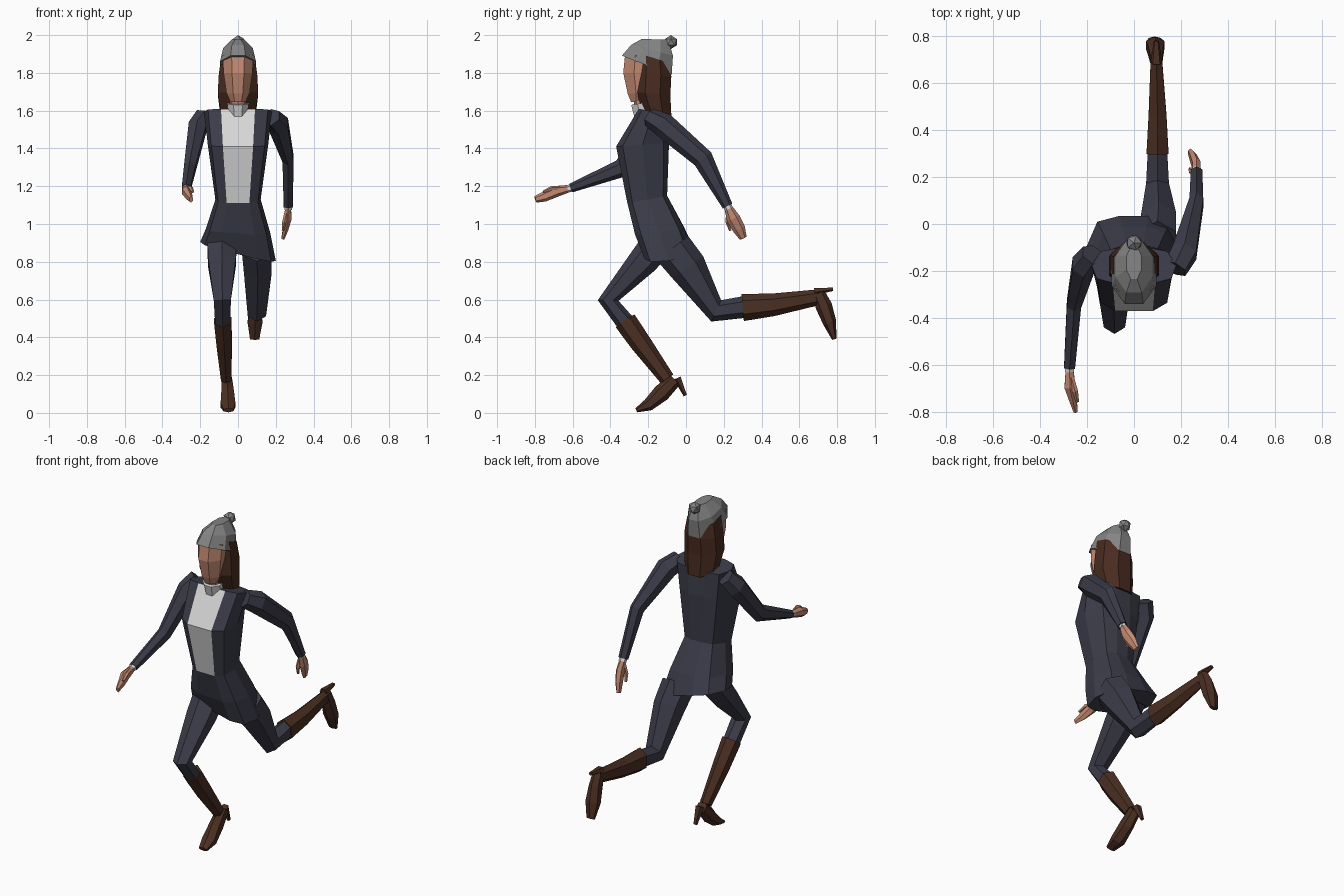
import bpy, bmesh, math
from mathutils import Vector


def material(name, rgb):
    m = bpy.data.materials.new(name)
    m.diffuse_color = (*rgb, 1)
    return m


NAVY = material("navy cloth", (0.045, 0.045, 0.068))
WHITE = material("white shirt", (0.68, 0.68, 0.68))
SKIN = material("skin", (0.56, 0.26, 0.17))
HAIR = material("brown hair", (0.065, 0.024, 0.014))
BOOT = material("brown leather", (0.07, 0.028, 0.016))
GREY = material("grey wool", (0.23, 0.23, 0.23))

OVAL = [(math.sin(a), -math.cos(a)) for a in
        [math.radians(22.5 + 45 * i) for i in range(8)]]
half = [(0.5, -1), (0.88, -0.75), (1, 0), (0.78, 0.8), (0.3, 1)]
BODY = half + [(-x, y) for x, y in reversed(half)]


def skin_rings(name, rings, mats, rule=None):
    """Bridge a list of equal point rings and cap both ends."""
    bm = bmesh.new()
    loops = [[bm.verts.new(p) for p in r] for r in rings]
    n = len(loops[0])
    for a, b in zip(loops, loops[1:]):
        for i in range(n):
            j = (i + 1) % n
            bm.faces.new((a[i], a[j], b[j], b[i]))
    bm.faces.new(loops[0])
    bm.faces.new(loops[-1])
    bmesh.ops.recalc_face_normals(bm, faces=bm.faces)
    if rule:
        for f in bm.faces:
            f.material_index = rule(f.calc_center_median(), f.normal)
    me = bpy.data.meshes.new(name)
    bm.to_mesh(me)
    bm.free()
    for m in mats:
        me.materials.append(m)
    ob = bpy.data.objects.new(name, me)
    bpy.context.collection.objects.link(ob)
    return ob


def loft(name, sections, profile, mats, rule=None):
    """Sections: front y, front z, back y, back z, half width, sideways lean."""
    rings = []
    for yf, zf, yb, zb, rx, lean in sections:
        ring = []
        for px, py in profile:
            t = (py + 1) / 2
            ring.append((px * rx, yf + (yb - yf) * t, zf + (zb - zf) * t - lean * px))
        rings.append(ring)
    return skin_rings(name, rings, mats, rule)


def tube(name, path, mat, sides=6):
    """Path: x, y, z, half width, half depth; rings are mitred at bends."""
    pts = [Vector(p[:3]) for p in path]
    rings = []
    for i, p in enumerate(path):
        t = Vector()
        if i > 0:
            t += (pts[i] - pts[i - 1]).normalized()
        if i < len(pts) - 1:
            t += (pts[i + 1] - pts[i]).normalized()
        t.normalize()
        u = Vector((1, 0, 0))
        u = (u - t * u.dot(t)).normalized()
        v = t.cross(u)
        rings.append([pts[i] + u * p[3] * math.sin(a) + v * p[4] * math.cos(a)
                      for a in [2 * math.pi * k / sides for k in range(sides)]])
    return skin_rings(name, rings, [mat])


# jacket with shirt panel in the front opening
loft("jacket", [
    (-0.25, 1.61, -0.10, 1.58, 0.18, 0),
    (-0.37, 1.41, -0.09, 1.43, 0.16, 0),
    (-0.31, 1.11, -0.10, 1.15, 0.12, 0),
    (-0.27, 0.95, -0.01, 0.98, 0.17, 0.01),
    (-0.22, 0.84, 0.035, 0.87, 0.20, 0.05)], BODY, [NAVY, WHITE],
    lambda c, n: int(abs(c.x) < 0.01 and n.y < -0.3 and c.z > 1.15))

# neck, collar, face
tube("neck", [(0, -0.21, 1.55, 0.05, 0.05), (0, -0.24, 1.70, 0.045, 0.045)], SKIN, 8)
loft("collar", [
    (-0.275, 1.555, -0.16, 1.57, 0.05, 0),
    (-0.295, 1.63, -0.17, 1.65, 0.062, 0)], OVAL, [WHITE])
loft("face", [
    (-0.295, 1.645, -0.20, 1.66, 0.045, 0),
    (-0.315, 1.69, -0.15, 1.70, 0.066, 0),
    (-0.34, 1.80, -0.13, 1.80, 0.083, 0),
    (-0.33, 1.90, -0.13, 1.88, 0.088, 0)], OVAL, [SKIN])

# hair, hat and bobble
loft("hair", [
    (-0.27, 1.91, -0.08, 1.85, 0.095, 0),
    (-0.275, 1.80, -0.07, 1.78, 0.11, 0),
    (-0.28, 1.70, -0.075, 1.68, 0.116, 0),
    (-0.235, 1.61, -0.07, 1.55, 0.10, 0)], OVAL, [HAIR])
loft("hat", [
    (-0.35, 1.895, -0.065, 1.785, 0.103, 0),
    (-0.30, 1.95, -0.06, 1.89, 0.085, 0),
    (-0.24, 1.98, -0.09, 1.975, 0.035, 0)], OVAL, [GREY])
bpy.ops.mesh.primitive_ico_sphere_add(subdivisions=1, radius=0.037, location=(0, -0.08, 1.963))
bobble = bpy.context.object
bobble.name = "hat_bobble"
bobble.data.materials.append(GREY)

# sleeves
tube("rear_sleeve", [
    (0.175, -0.19, 1.565, 0.055, 0.05), (0.215, -0.12, 1.525, 0.06, 0.065),
    (0.265, 0.09, 1.345, 0.034, 0.055), (0.266, 0.22, 1.095, 0.028, 0.028)], NAVY)
tube("front_sleeve", [
    (-0.175, -0.13, 1.57, 0.055, 0.05), (-0.215, -0.175, 1.51, 0.055, 0.065),
    (-0.255, -0.34, 1.295, 0.035, 0.05), (-0.274, -0.61, 1.19, 0.027, 0.024)], NAVY)

# cuffs, hands and thumbs
tube("front_cuff", [(-0.274, -0.60, 1.193, 0.022, 0.02),
                    (-0.274, -0.627, 1.186, 0.022, 0.02)], WHITE)
tube("rear_cuff", [(0.266, 0.215, 1.105, 0.022, 0.022),
                   (0.266, 0.228, 1.08, 0.022, 0.022)], WHITE)
tube("front_hand", [
    (-0.274, -0.61, 1.19, 0.018, 0.018), (-0.272, -0.69, 1.172, 0.027, 0.03),
    (-0.258, -0.75, 1.145, 0.018, 0.027), (-0.248, -0.797, 1.13, 0.01, 0.018)], SKIN)
tube("front_thumb", [(-0.27, -0.64, 1.19, 0.012, 0.012), (-0.25, -0.71, 1.19, 0.013, 0.012),
                     (-0.24, -0.755, 1.17, 0.007, 0.007)], SKIN, 5)
tube("rear_hand", [
    (0.266, 0.22, 1.095, 0.018, 0.02), (0.265, 0.25, 1.03, 0.02, 0.036),
    (0.252, 0.28, 0.975, 0.016, 0.034), (0.238, 0.303, 0.925, 0.009, 0.02)], SKIN)
tube("rear_thumb", [(0.262, 0.225, 1.08, 0.012, 0.012), (0.245, 0.222, 1.01, 0.012, 0.013),
                    (0.238, 0.235, 0.965, 0.007, 0.007)], SKIN, 5)

# trousers
tube("front_trouser_leg", [
    (-0.085, -0.13, 0.92, 0.09, 0.09), (-0.085, -0.23, 0.80, 0.085, 0.078),
    (-0.083, -0.412, 0.595, 0.052, 0.055), (-0.08, -0.31, 0.465, 0.046, 0.05)], NAVY)
tube("rear_trouser_leg", [
    (0.10, -0.07, 0.87, 0.09, 0.105), (0.105, 0.01, 0.77, 0.085, 0.10),
    (0.10, 0.16, 0.54, 0.056, 0.062), (0.10, 0.32, 0.562, 0.047, 0.058)], NAVY)

# boots: shaft, foot and heel for each leg
tube("front_boot_shaft", [
    (-0.08, -0.322, 0.487, 0.053, 0.06), (-0.073, -0.24, 0.37, 0.047, 0.056),
    (-0.062, -0.10, 0.18, 0.032, 0.04)], BOOT)
tube("front_boot_foot", [
    (-0.06, -0.06, 0.175, 0.032, 0.038), (-0.055, -0.13, 0.105, 0.038, 0.046),
    (-0.053, -0.20, 0.042, 0.045, 0.033), (-0.05, -0.262, 0.014, 0.03, 0.012)], BOOT)
tube("front_boot_heel", [(-0.06, -0.045, 0.185, 0.026, 0.022),
                         (-0.06, -0.003, 0.092, 0.012, 0.01)], BOOT, 5)
tube("rear_boot_shaft", [
    (0.10, 0.30, 0.558, 0.054, 0.072), (0.10, 0.46, 0.572, 0.044, 0.06),
    (0.095, 0.70, 0.612, 0.028, 0.042)], BOOT)
tube("rear_boot_foot", [
    (0.095, 0.70, 0.635, 0.03, 0.035), (0.093, 0.73, 0.565, 0.036, 0.044),
    (0.09, 0.76, 0.48, 0.045, 0.036), (0.088, 0.785, 0.39, 0.028, 0.012)], BOOT)
tube("rear_boot_heel", [(0.095, 0.68, 0.645, 0.026, 0.02),
                        (0.095, 0.778, 0.655, 0.012, 0.01)], BOOT, 5)
